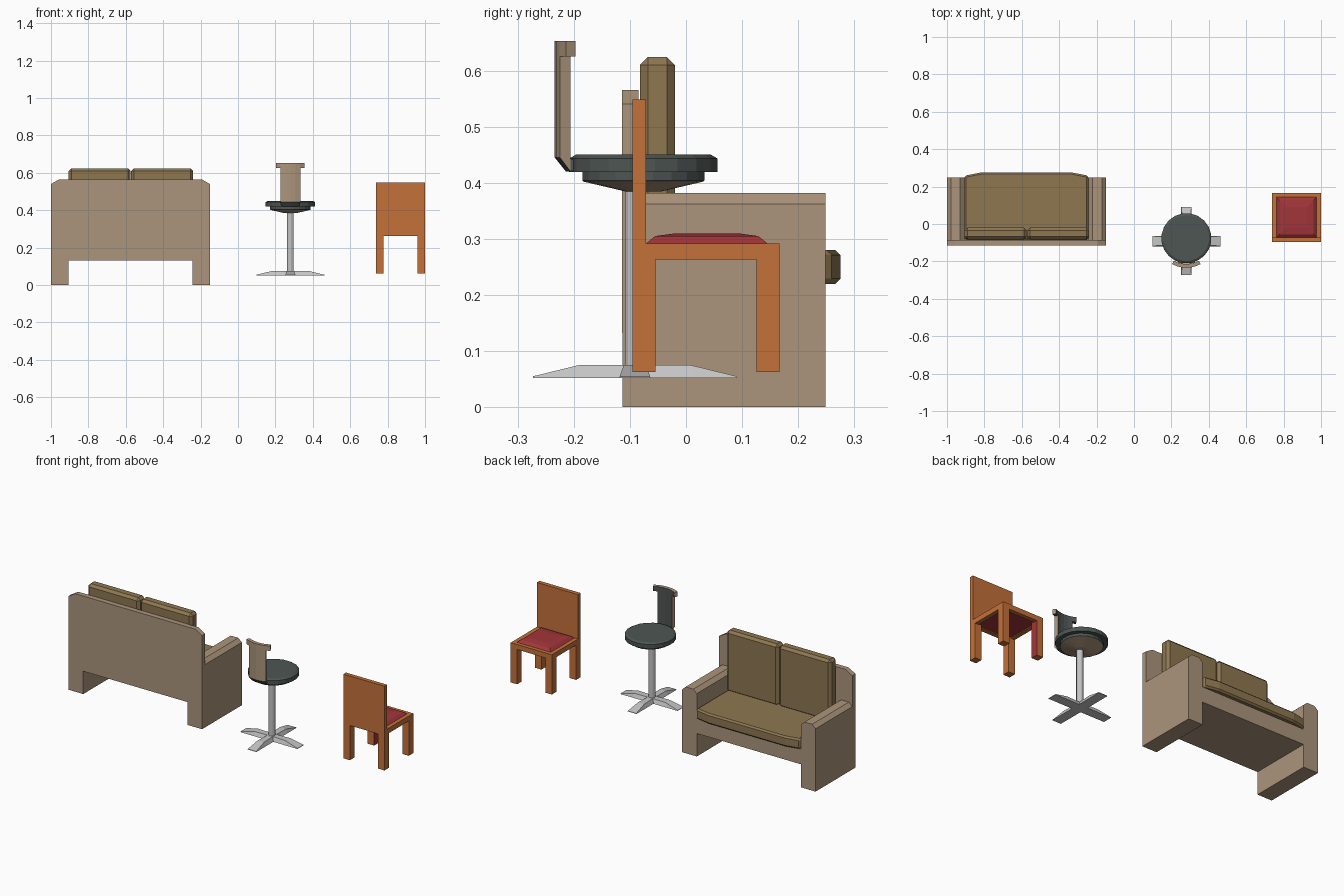
import bpy, bmesh, math
from mathutils import Vector

if "Cube" in bpy.data.objects:
    bpy.data.objects.remove(bpy.data.objects["Cube"])


def material(name, r, g, b):
    m = bpy.data.materials.new(name)
    m.diffuse_color = (r, g, b, 1)
    m.use_nodes = True
    m.node_tree.nodes["Principled BSDF"].inputs["Base Color"].default_value = m.diffuse_color
    return m


TAUPE = material("taupe fabric", 0.41, 0.30, 0.20)
OLIVE = material("olive brown cushion", 0.27, 0.185, 0.083)
WOOD = material("orange wood", 0.55, 0.165, 0.042)
RED = material("red fabric", 0.36, 0.036, 0.042)
DARK = material("dark green vinyl", 0.075, 0.092, 0.085)
METAL = material("light metal", 0.56, 0.56, 0.57)


def finish(name, bm, *mats, bevel=0):
    bmesh.ops.recalc_face_normals(bm, faces=bm.faces[:])
    me = bpy.data.meshes.new(name)
    bm.to_mesh(me)
    bm.free()
    ob = bpy.data.objects.new(name, me)
    bpy.context.collection.objects.link(ob)
    for m in mats:
        me.materials.append(m)
    if bevel:
        mod = ob.modifiers.new("soft edge", 'BEVEL')
        mod.width, mod.segments = bevel, 1
    return ob


def loft(bm, rings, cap=True):
    """Bridge equally long closed rings, closing both ends."""
    vs = [[bm.verts.new(p) for p in r] for r in rings]
    n = len(vs[0])
    for a, b in zip(vs, vs[1:]):
        for i in range(n):
            j = (i + 1) % n
            bm.faces.new((a[i], a[j], b[j], b[i]))
    if cap:
        bm.faces.new(vs[0])
        bm.faces.new(vs[-1])


def prism(name, pts, axis, a, b, mat, bevel=0):
    """Extrude a 2D outline along an axis from a to b."""
    place = {'x': lambda p, t: (t, p[0], p[1]),
             'y': lambda p, t: (p[0], t, p[1]),
             'z': lambda p, t: (p[0], p[1], t)}[axis]
    bm = bmesh.new()
    loft(bm, [[place(p, t) for p in pts] for t in (a, b)])
    return finish(name, bm, mat, bevel=bevel)


def box(name, x0, x1, y0, y1, z0, z1, mat, bevel=0):
    return prism(name, [(x0, y0), (x1, y0), (x1, y1), (x0, y1)], 'z', z0, z1, mat, bevel)


def lathe(name, prof, cx, cy, n, *mats):
    bm = bmesh.new()
    loft(bm, [[(cx + r * math.cos(math.tau * (i + .5) / n),
                cy + r * math.sin(math.tau * (i + .5) / n), z) for i in range(n)]
              for r, z in prof])
    return finish(name, bm, *mats)


# ---- Sofa: side panels with chamfered arm tops
for side, x0, x1 in (("left", -1.0, -0.907), ("right", -0.243, -0.15)):
    prism("sofa_arm_" + side,
          [(x0, 0), (x1, 0), (x1, 0.362), (x1 - 0.022, 0.382), (x0 + 0.022, 0.382), (x0, 0.362)],
          'y', -0.113, 0.249, TAUPE)

# Sofa back panel with clipped top corners, and the seat base
prism("sofa_back", [(-1, 0.132), (-0.15, 0.132), (-0.15, 0.54), (-0.193, 0.565),
                    (-0.957, 0.565), (-1, 0.54)], 'y', -0.114, -0.085, TAUPE)
box("sofa_base", -0.91, -0.24, -0.113, 0.248, 0.132, 0.22, TAUPE)

# Sofa seat cushion with a bowed front
prism("sofa_seat_cushion", [(-0.906, -0.085), (-0.244, -0.085), (-0.244, 0.258), (-0.33, 0.275),
                            (-0.82, 0.275), (-0.906, 0.258)], 'z', 0.22, 0.28, OLIVE, bevel=0.009)

# Sofa back cushions
for side, x0, x1 in (("left", -0.905, -0.574), ("right", -0.571, -0.24)):
    box("sofa_back_cushion_" + side, x0, x1, -0.082, -0.02, 0.27, 0.624, OLIVE, bevel=0.014)

# ---- Stool seat: disc over a smaller tier, fabric cone below
SX, SY = 0.28, -0.076
seat = lathe("stool_seat", [(0.03, 0.384), (0.108, 0.402), (0.11, 0.404), (0.11, 0.419),
                            (0.134, 0.419), (0.134, 0.443), (0.122, 0.45)],
             SX, SY, 20, DARK, TAUPE)
for f in seat.data.polygons:
    f.material_index = 1 if f.center.z < 0.4 else 0

# Stool post
PY = -0.091
lathe("stool_post", [(0.018, 0.06), (0.018, 0.395)], SX, PY, 12, METAL)

# Stool foot: four sloping arms
for k in range(4):
    d = Vector((math.cos(k * math.pi / 2), math.sin(k * math.pi / 2), 0))
    s = Vector((-d.y, d.x, 0))
    c = Vector((SX, PY, 0))
    bm = bmesh.new()
    rings = []
    for r, wide, top in ((0.0, 0.016, 0.075), (0.1, 0.02, 0.075), (0.182, 0.027, 0.055)):
        rings.append([c + d * r + s * w + Vector((0, 0, z)) for w, z in
                      ((-0.028, 0.052), (0.028, 0.052), (wide, top), (-wide, top))])
    loft(bm, rings)
    finish("stool_foot_%d" % (k + 1), bm, METAL)


# Stool backrest: curved post and wider curved head, vinyl on the inside
def curved(name, half, z_out, z_in, top, n, r_in=0.138, r_out=0.158):
    bm = bmesh.new()
    rings = []
    for i in range(n + 1):
        a = math.radians(-90 - half + 2 * half * i / n)
        rings.append([(SX + r * math.cos(a), SY + r * math.sin(a), z)
                      for r, z in ((r_in, z_in), (r_out, z_out), (r_out, top), (r_in, top))])
    loft(bm, rings)
    ob = finish(name, bm, TAUPE, DARK)
    for f in ob.data.polygons:
        if f.normal.y > 0.7 or f.normal.z < -0.5:
            f.material_index = 1


curved("stool_back_post", 20, 0.445, 0.42, 0.64, 4)
curved("stool_back_head", 29, 0.625, 0.625, 0.653, 6)
box("stool_back_joint", SX - 0.045, SX + 0.045, -0.208, -0.17, 0.421, 0.442, DARK)

# ---- Chair legs; one inner face carries the red fabric colour
X0, X1, Y0, Y1 = 0.738, 1.0, -0.095, 0.167
for side, x in (("left", X0), ("right", X1 - 0.041)):
    for end, y in (("front", Y0), ("back", Y1 - 0.041)):
        leg = box("chair_leg_%s_%s" % (end, side), x, x + 0.041, y, y + 0.041, 0.063, 0.27, WOOD)
        if side == "left" and end == "back":
            leg.data.materials.append(RED)
            for f in leg.data.polygons:
                f.material_index = int(f.normal.x > 0.9)

# Chair seat frame: a ring
bm = bmesh.new()
T = 0.024
outer = [(X0, Y0), (X1, Y0), (X1, Y1), (X0, Y1)]
inner = [(X0 + T, Y0 + T), (X1 - T, Y0 + T), (X1 - T, Y1 - T), (X0 + T, Y1 - T)]
loops = [[(*p, z) for p in ring] for ring, z in
         ((outer, 0.263), (outer, 0.292), (inner, 0.292), (inner, 0.263), (outer, 0.263))]
loft(bm, loops, cap=False)
bmesh.ops.remove_doubles(bm, verts=bm.verts[:], dist=1e-5)
finish("chair_seat_frame", bm, WOOD)

# Chair cushion, gently domed
cx, cy = (X0 + X1) / 2, (Y0 + Y1) / 2 + 0.001
bm = bmesh.new()
loft(bm, [[(cx + sx * h, cy + sy * h, z) for sx, sy in ((-1, -1), (1, -1), (1, 1), (-1, 1))]
          for h, z in ((0.108, 0.268), (0.108, 0.292), (0.092, 0.305), (0.055, 0.31))])
finish("chair_cushion", bm, RED)

# Chair back panel
box("chair_back", X0, X1, Y0, Y0 + T, 0.29, 0.548, WOOD)
